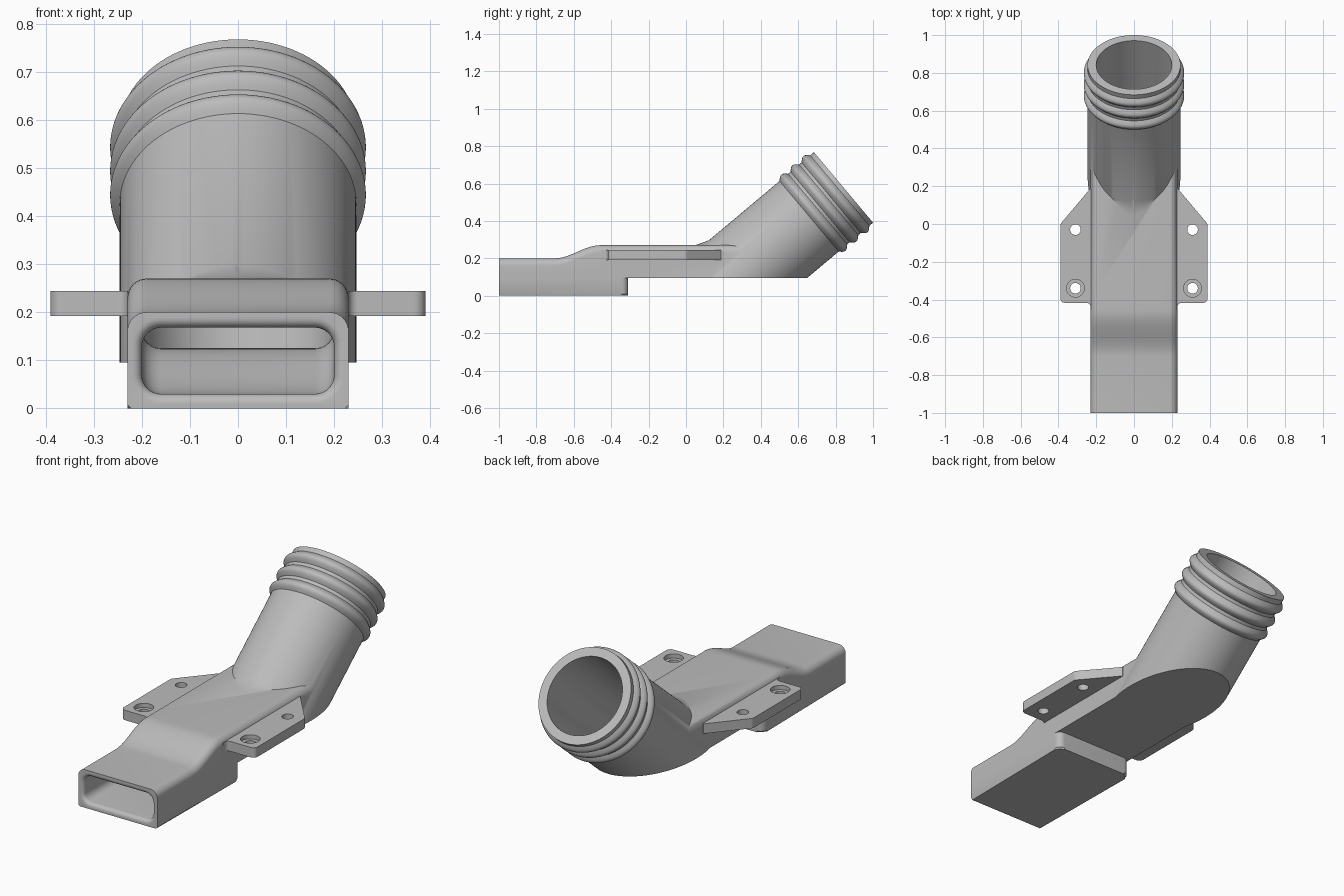
import bpy, bmesh
from math import sin, cos, pi, radians, tan
from mathutils import Vector

cube = bpy.data.objects.get("Cube")
if cube:
    bpy.data.objects.remove(cube)

grey = bpy.data.materials.new("plain_grey")
grey.use_nodes = True
grey.diffuse_color = (0.5, 0.5, 0.5, 1)
grey.node_tree.nodes["Principled BSDF"].inputs["Base Color"].default_value = (0.5, 0.5, 0.5, 1)


def finish(name, bm):
    bmesh.ops.recalc_face_normals(bm, faces=bm.faces)
    mesh = bpy.data.meshes.new(name)
    bm.to_mesh(mesh)
    bm.free()
    mesh.materials.append(grey)
    obj = bpy.data.objects.new(name, mesh)
    bpy.context.collection.objects.link(obj)
    return obj


def loft(rings):
    """Closed solid through equal-sized rings of points."""
    bm = bmesh.new()
    loops = [[bm.verts.new(p) for p in ring] for ring in rings]
    n = len(loops[0])
    for a, b in zip(loops, loops[1:]):
        for i in range(n):
            j = (i + 1) % n
            bm.faces.new((a[i], a[j], b[j], b[i]))
    bm.faces.new(loops[0])
    bm.faces.new(loops[-1])
    return bm


def rounded(corners, steps=8):
    """Outline from (x, y, radius) corners."""
    out, n = [], len(corners)
    for i, (x, y, r) in enumerate(corners):
        p = Vector((x, y))
        if r == 0:
            out.append(p)
            continue
        a = (Vector(corners[i - 1][:2]) - p).normalized()
        b = (Vector(corners[(i + 1) % n][:2]) - p).normalized()
        half = a.angle(b) / 2
        centre = p + (a + b).normalized() * r / sin(half)
        start = p + a * r / tan(half) - centre
        end = p + b * r / tan(half) - centre
        sweep = start.angle(end)
        for k in range(steps + 1):
            f = k / steps
            out.append(centre + (start * sin((1 - f) * sweep) + end * sin(f * sweep)) / sin(sweep))
    return out


def box_ring(y, low, high, half, top_r, low_r):
    pts = rounded([(-half, low, low_r), (half, low, low_r), (half, high, top_r), (-half, high, top_r)])
    return [(p.x, y, p.y) for p in pts]


def prism(outline, low, high):
    return loft([[(p[0], p[1], z) for p in outline] for z in (low, high)])


def disc(x, y, r, low, high):
    ring = [(x + r * cos(i * pi / 20), y + r * sin(i * pi / 20)) for i in range(40)]
    return finish("hole_cutter", prism(ring, low, high))


def tube(name, profile, centre, tilt, floor, segments=96):
    """Tilted revolved solid, cut flat at the floor height."""
    c, a = Vector(centre), radians(tilt)
    along, up = Vector((0, cos(a), sin(a))), Vector((0, -sin(a), cos(a)))
    turns = [2 * pi * i / segments for i in range(segments)]
    bm = loft([[c + along * t + Vector((r * cos(q), 0, 0)) + up * r * sin(q) for q in turns]
               for t, r in profile])
    bmesh.ops.bisect_plane(bm, geom=bm.verts[:] + bm.edges[:] + bm.faces[:], dist=1e-6,
                           plane_co=(0, 0, floor), plane_no=(0, 0, 1), clear_inner=True)
    bmesh.ops.holes_fill(bm, edges=[e for e in bm.edges if e.is_boundary])
    return finish(name, bm)


def combine(target, other, operation):
    mod = target.modifiers.new("combine", 'BOOLEAN')
    mod.operation, mod.solver, mod.object = operation, 'EXACT', other
    bpy.context.view_layer.objects.active = target
    bpy.ops.object.modifier_apply(modifier=mod.name)
    bpy.data.objects.remove(other)


def ramp(y, start, end, low, high):
    f = min(1, max(0, (y - start) / (end - start)))
    return low + (high - low) * f * f * (3 - 2 * f)


slope = [-0.7 + 0.02 * i for i in range(19)]

# Flat duct with a raised rear section
duct = finish("hose_adapter", loft([
    box_ring(y, 0.095, ramp(y, -0.7, -0.46, 0.2, 0.27), 0.23, 0.04, 0)
    for y in [-1] + slope + [0.36]]))

# Lower block under the front of the duct
bm = prism(rounded([(-0.23, -1, 0), (0.23, -1, 0), (0.23, -0.31, 0.035), (-0.23, -0.31, 0.035)]), 0, 0.12)
edges = [e for e in bm.edges if all(v.co.z < 0.001 for v in e.verts)
         and any(v.co.y > -0.99 for v in e.verts)]
bmesh.ops.bevel(bm, geom=edges, offset=0.008, segments=1, affect='EDGES')
combine(duct, finish("lower_block", bm), 'UNION')

# Mounting flange with clipped rear corners
side = [(0.23, -0.455, 0), (0.23, -0.418, 0.02), (0.39, -0.418, 0.025), (0.39, 0, 0.03), (0.232, 0.187, 0)]
flange = finish("flange", prism(
    rounded(side + [(-x, y, r) for x, y, r in reversed(side)]), 0.192, 0.244))
combine(duct, flange, 'UNION')

# Round spout with three ribs, and a softer slope where it leaves the duct
end_centre = (0, 0.842, 0.579)
profile = [(-1.25, 0.246)]
for rib in (-0.21, -0.133, -0.056):
    for k in range(-6, 7):
        profile.append((rib + k * 0.005, 0.246 + 0.02 * cos(k * pi / 12)))
profile.append((0, 0.246))
combine(duct, tube("spout", profile, end_centre, 40, 0.095), 'UNION')
combine(duct, tube("spout_blend", [(-0.22, 0.229), (0.17, 0.229)], (0, 0.128, 0.055), 20, 0.0952), 'UNION')

# Hollow passage: flared mouth, rising floor, round bore
mouth = []
for k in range(7):
    a = k * pi / 12
    grow = 0.02 * (1 - sin(a))
    y = -1 + 0.02 * (1 - cos(a))
    mouth.append(box_ring(y, 0.03 - grow, 0.168 + grow, 0.2 + grow, 0.04 + grow, 0.04 + grow))
first = box_ring(-1.02, 0.01, 0.188, 0.22, 0.06, 0.06)
inner = [box_ring(y, ramp(y, -0.64, -0.38, 0.03, 0.125), ramp(y, -0.68, -0.44, 0.168, 0.24),
                  0.2, 0.04, 0.04) for y in slope + [0.38]]
combine(duct, finish("passage_cutter", loft([first] + mouth + inner)), 'DIFFERENCE')
combine(duct, tube("bore_cutter", [(-1.25, 0.2), (0.05, 0.2)], end_centre, 40, 0.1255), 'DIFFERENCE')

# Screw holes, the front pair counterbored
for x in (-0.31, 0.31):
    for y in (-0.34, -0.03):
        combine(duct, disc(x, y, 0.028, 0.15, 0.3), 'DIFFERENCE')
    combine(duct, disc(x, -0.34, 0.047, 0.222, 0.3), 'DIFFERENCE')

bpy.ops.object.select_all(action='DESELECT')
duct.select_set(True)
bpy.context.view_layer.objects.active = duct
bpy.ops.object.shade_smooth_by_angle(angle=radians(30))
